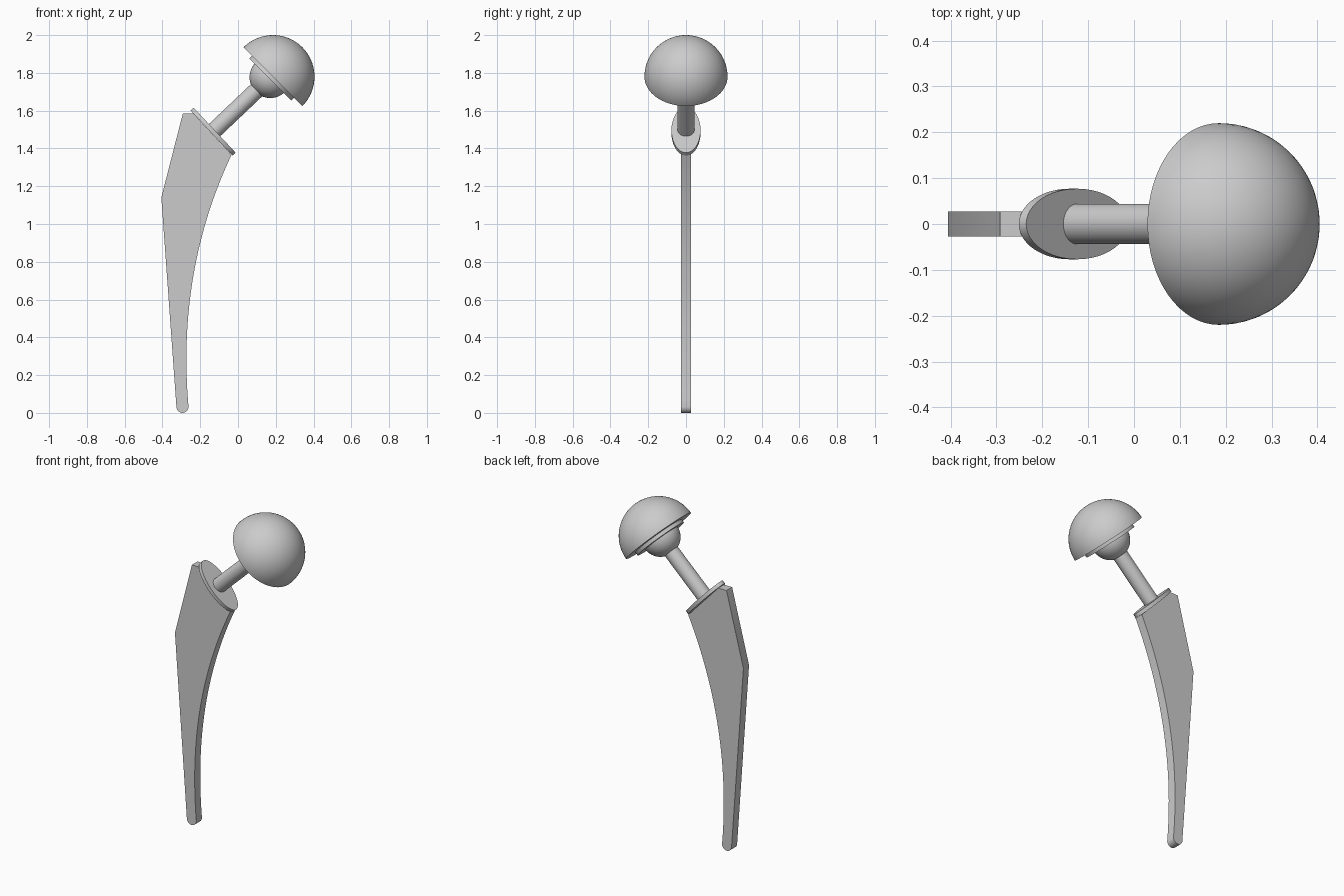
import bpy
import bmesh
from math import sin, cos, pi, radians
from mathutils import Vector

cube = bpy.data.objects.get("Cube")
if cube:
    bpy.data.objects.remove(cube, do_unlink=True)

# One brushed metal grey for every part
metal = bpy.data.materials.new("metal grey")
metal.use_nodes = True
grey = (0.6, 0.6, 0.6, 1)
metal.diffuse_color = grey
metal.node_tree.nodes["Principled BSDF"].inputs["Base Color"].default_value = grey


def finish(name, bm, location=(0, 0, 0), tilt=0):
    bmesh.ops.recalc_face_normals(bm, faces=bm.faces[:])
    mesh = bpy.data.meshes.new(name)
    bm.to_mesh(mesh)
    bm.free()
    mesh.materials.append(metal)
    ob = bpy.data.objects.new(name, mesh)
    bpy.context.collection.objects.link(ob)
    ob.location = location
    ob.rotation_euler.y = radians(tilt)
    bpy.ops.object.select_all(action='DESELECT')
    ob.select_set(True)
    bpy.context.view_layer.objects.active = ob
    bpy.ops.object.shade_smooth_by_angle(angle=radians(30))
    return ob


def lathe(name, profile, location, tilt, stretch=1):
    """Turn a (radius, height) profile around its own axis."""
    bm = bmesh.new()
    vs = [bm.verts.new((r, 0, h)) for r, h in profile]
    es = [bm.edges.new(pair) for pair in zip(vs, vs[1:])]
    bmesh.ops.spin(bm, geom=vs + es, cent=(0, 0, 0), axis=(0, 0, 1),
                   angle=2 * pi, steps=64)
    bmesh.ops.remove_doubles(bm, verts=bm.verts[:], dist=0.0001)
    bmesh.ops.scale(bm, vec=(stretch, 1, 1), verts=bm.verts[:])
    return finish(name, bm, location, tilt)


def disc(radius, low, high):
    return [(0, low), (radius, low), (radius, high), (0, high)]


def arc(radius, start, steps):
    """Arc from the start angle up to the pole."""
    angles = [start + (pi / 2 - start) * i / steps for i in range(steps + 1)]
    return [(radius * cos(a), radius * sin(a)) for a in angles]


# Socket cup and its liner flange
cup_centre = (0.185, 0, 1.78)
lathe("cup", [(0, 0)] + arc(0.22, 0, 24), cup_centre, 45)
lathe("liner", disc(0.157, -0.021, 0.01), cup_centre, 45)

# Ball head, neck and oval collar
head = Vector((0.171, 0, 1.777))
base = Vector((-0.124, 0, 1.497))
lathe("ball_head", arc(0.11, -pi / 2, 32), head, 45)
lathe("neck", disc(0.044, -0.01, (head - base).length), base, 46.5)
lathe("collar", disc(0.077, -0.022, 0), base, 47, 0.163 / 0.077)

# Flat stem: straight outer side, rounded tip, curved inner side
outline = [(-0.237, 1.585), (-0.292, 1.585), (-0.406, 1.14)]
tip = Vector((-0.294, 0.032))
for i in range(13):
    a = pi + pi * i / 12
    outline.append((tip.x + 0.032 * cos(a), tip.y + 0.032 * sin(a)))
low, mid, high = Vector(outline[-1]), Vector((-0.325, 0.75)), Vector((-0.034, 1.367))
for i in range(1, 33):
    t = i / 32
    outline.append(low * (1 - t) ** 2 + mid * 2 * t * (1 - t) + high * t * t)

half = 0.027
bm = bmesh.new()
side = bm.faces.new([bm.verts.new((x, -half, z)) for x, z in outline])
grown = bmesh.ops.extrude_face_region(bm, geom=[side], use_keep_orig=True)["geom"]
bmesh.ops.translate(bm, vec=(0, 2 * half, 0),
                    verts=[v for v in grown if isinstance(v, bmesh.types.BMVert)])
finish("stem", bm)
